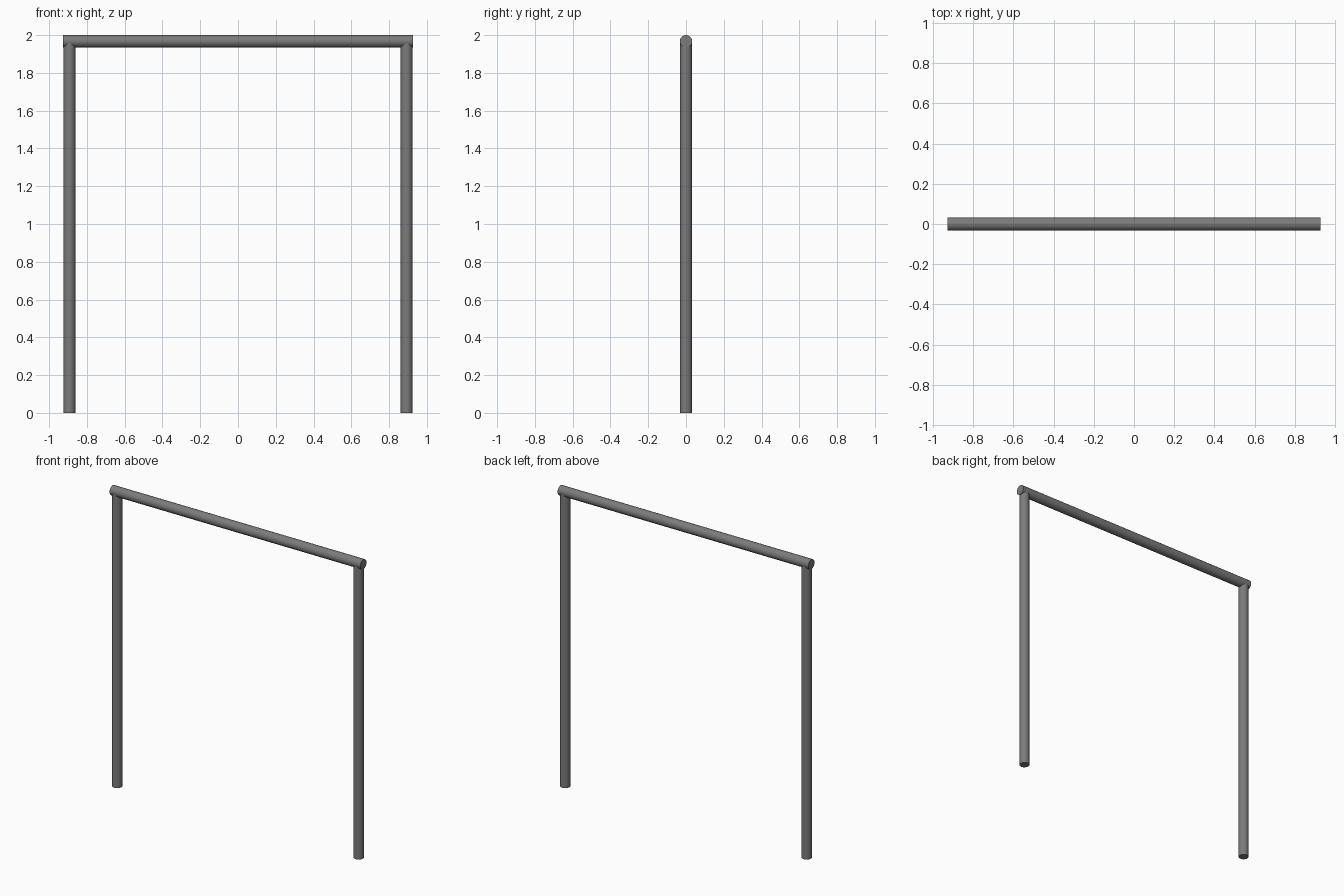
import bpy, math

if "Cube" in bpy.data.objects:
    bpy.data.objects.remove(bpy.data.objects["Cube"])

mat = bpy.data.materials.new("grey metal")
mat.diffuse_color = (0.2, 0.2, 0.2, 1)
mat.use_nodes = True
mat.node_tree.nodes["Principled BSDF"].inputs["Base Color"].default_value = mat.diffuse_color


def tube(name, radius, length, location, rotation=(0, 0, 0)):
    bpy.ops.mesh.primitive_cylinder_add(vertices=32, radius=radius, depth=length,
                                        location=location, rotation=rotation)
    ob = bpy.context.object
    ob.name = name
    ob.data.materials.append(mat)
    bpy.ops.object.shade_smooth_by_angle(angle=math.radians(30))


# Horizontal crossbar
BAR_R = 0.0325
BAR_Z = 2 - BAR_R
tube("crossbar", BAR_R, 1.854, (0, 0, BAR_Z), (0, math.pi / 2, 0))

# Upright posts, running up into the bar
for side, x in (("left", -0.8925), ("right", 0.8925)):
    tube(side + "_post", 0.031, BAR_Z, (x, 0, BAR_Z / 2))
